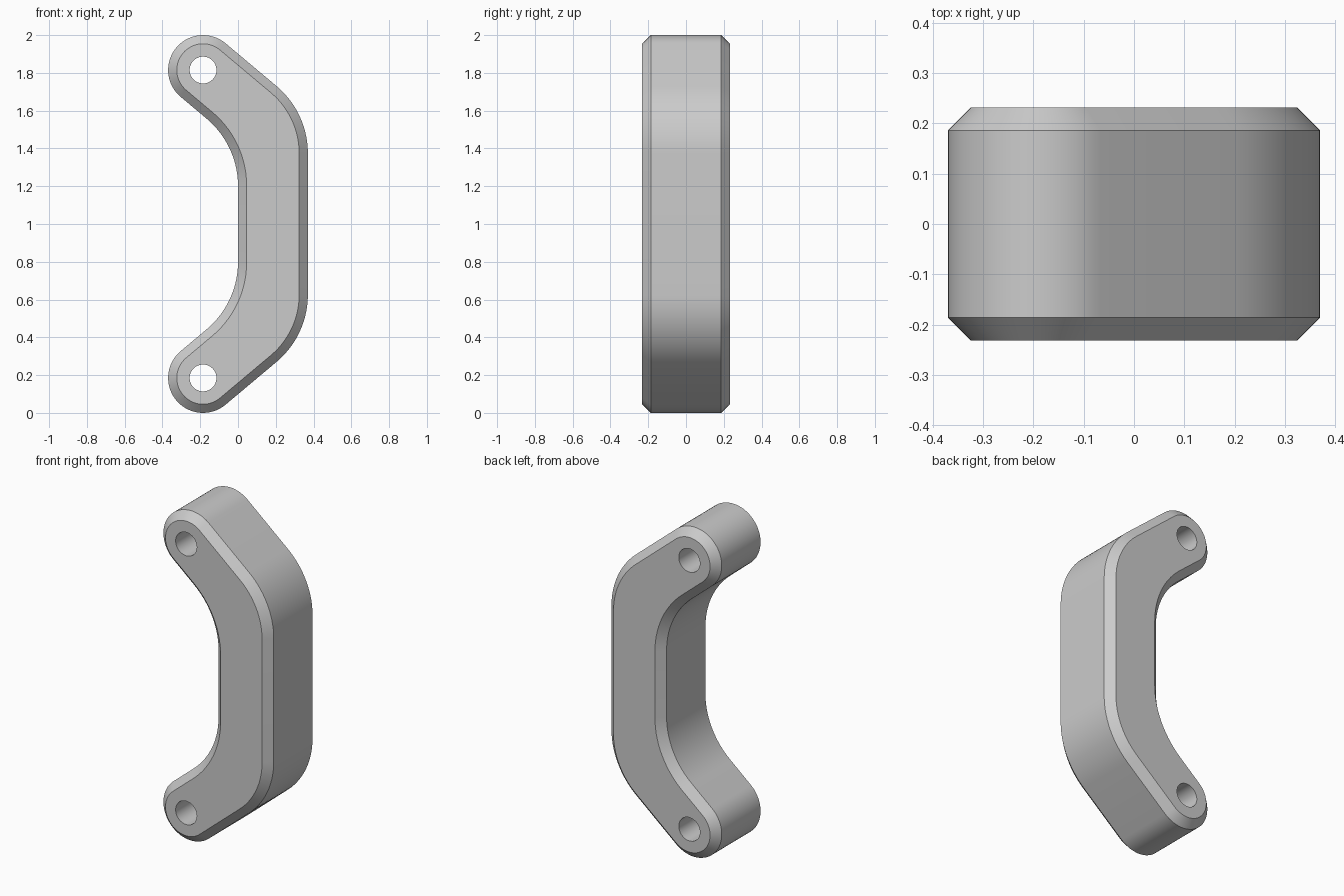
import bpy
import bmesh
from math import cos, sin, tan, radians, pi

cube = bpy.data.objects.get("Cube")
if cube:
    bpy.data.objects.remove(cube, do_unlink=True)

HALF_WIDTH = 0.185      # half the bar width, also the end radius
HOLE_RADIUS = 0.071
BEND_RADIUS = 0.465
BEND = radians(50)
END_X, END_Z = -0.185, 1.815
HALF_DEPTH, CHAMFER = 0.232, 0.046


def arc(cx, cz, radius, start, stop, steps):
    return [(cx + radius * cos(start + (stop - start) * i / steps),
             cz + radius * sin(start + (stop - start) * i / steps))
            for i in range(steps + 1)]


def outline(inset):
    """Closed bar outline, shrunk by inset and mirrored about mid height."""
    corner_z = END_Z - 2 * HALF_WIDTH * tan(pi / 2 - BEND)
    slope = tan(BEND / 2)
    outer_z = corner_z + (HALF_WIDTH - BEND_RADIUS) * slope
    inner_z = corner_z - (HALF_WIDTH + BEND_RADIUS) * slope
    upper = arc(2 * HALF_WIDTH - BEND_RADIUS, outer_z,
                BEND_RADIUS - inset, 0, BEND, 14)
    upper += arc(END_X, END_Z, HALF_WIDTH - inset, BEND, BEND + pi, 32)
    upper += arc(-BEND_RADIUS, inner_z, BEND_RADIUS + inset, BEND, 0, 14)
    return upper + [(x, 2 - z) for x, z in reversed(upper)]


bm = bmesh.new()


def ring(points, y):
    verts = [bm.verts.new((x, y, z)) for x, z in points]
    edges = [bm.edges.new((v, verts[i - 1])) for i, v in enumerate(verts)]
    return verts, edges


def loft(a, b):
    for i in range(len(a)):
        bm.faces.new((a[i - 1], a[i], b[i], b[i - 1]))


# Outer wall with chamfered rims
levels = [(CHAMFER, -HALF_DEPTH), (0, CHAMFER - HALF_DEPTH),
          (0, HALF_DEPTH - CHAMFER), (CHAMFER, HALF_DEPTH)]
rings = [ring(outline(inset), y) for inset, y in levels]
for lower, upper in zip(rings, rings[1:]):
    loft(lower[0], upper[0])
front_edges, back_edges = list(rings[0][1]), list(rings[-1][1])

# Bolt holes through both ends
for z in (END_Z, 2 - END_Z):
    circle = arc(END_X, z, HOLE_RADIUS, 0, 2 * pi, 48)[:-1]
    front, back = ring(circle, -HALF_DEPTH), ring(circle, HALF_DEPTH)
    loft(front[0], back[0])
    front_edges += front[1]
    back_edges += back[1]

# Flat front and back faces around the holes
for edges, side in ((front_edges, -1), (back_edges, 1)):
    bmesh.ops.triangle_fill(bm, edges=edges, use_beauty=True,
                            use_dissolve=False, normal=(0, side, 0))
bmesh.ops.recalc_face_normals(bm, faces=bm.faces[:])

mesh = bpy.data.meshes.new("bent_handle")
bm.to_mesh(mesh)
bm.free()
handle = bpy.data.objects.new("bent_handle", mesh)
bpy.context.collection.objects.link(handle)

# Plain grey material
grey = bpy.data.materials.new("plain_grey")
grey.use_nodes = True
colour = (0.6, 0.6, 0.6, 1)
grey.diffuse_color = colour
grey.node_tree.nodes["Principled BSDF"].inputs["Base Color"].default_value = colour
mesh.materials.append(grey)

bpy.ops.object.select_all(action="DESELECT")
handle.select_set(True)
bpy.context.view_layer.objects.active = handle
bpy.ops.object.shade_smooth_by_angle(angle=radians(30))
